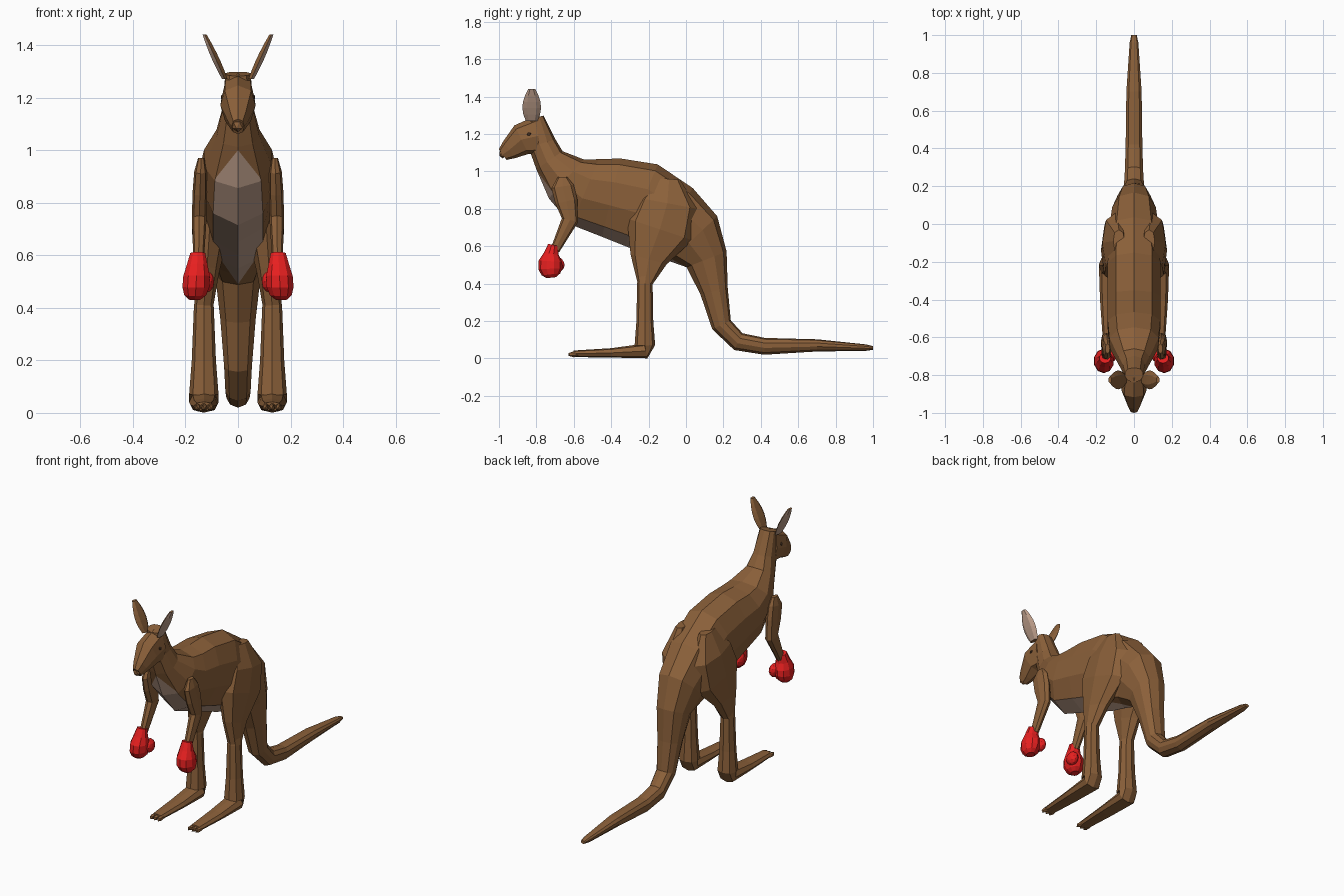
import bpy, bmesh, math
from mathutils import Vector, Matrix

old = bpy.data.objects.get("Cube")
if old:
    bpy.data.objects.remove(old, do_unlink=True)


def material(name, red, green, blue):
    mat = bpy.data.materials.new(name)
    mat.use_nodes = True
    mat.diffuse_color = (red, green, blue, 1)
    shader = mat.node_tree.nodes["Principled BSDF"]
    shader.inputs["Base Color"].default_value = mat.diffuse_color
    return mat


FUR = material("brown_fur", .26, .118, .042)
PALE = material("pale_fur", .5, .335, .25)
RED = material("glove_red", .8, .014, .014)
DARK = material("eye_dark", .06, .03, .015)


def tube(bm, keys, sides=8, power=.85, keel=.85, lean=(0, 0)):
    """Skin rings set square to a spine of (y, z, depth, half width) keys.
    The spine leans sideways from one x to another; a higher keel power makes
    the underside more pointed. Returns rows of side faces."""
    spine = [Vector(key[:2]) for key in keys]
    last = len(keys) - 1
    loops = []
    for n, (y, z, depth, width) in enumerate(keys):
        along = (spine[min(n + 1, last)] - spine[max(n - 1, 0)]).normalized()
        x = lean[0] + (lean[1] - lean[0]) * n / last
        loop = []
        for i in range(sides):
            angle = math.tau * i / sides
            up, out = math.cos(angle), math.sin(angle)
            up = math.copysign(abs(up) ** (power if up > 0 else keel), up) * depth / 2
            out = math.copysign(abs(out) ** power, out) * width
            loop.append(bm.verts.new((x + out, y - along.y * up, z + along.x * up)))
        loops.append(loop)
    rows = []
    for lower, upper in zip(loops, loops[1:]):
        rows.append([bm.faces.new((lower[i - 1], lower[i], upper[i], upper[i - 1]))
                     for i in range(sides)])
    bm.faces.new(loops[0])
    bm.faces.new(loops[-1])
    bmesh.ops.recalc_face_normals(bm, faces=bm.faces)
    return rows


def ball(bm, centre, size, detail=1):
    shape = Matrix.Translation(centre) @ Matrix.Diagonal((*size, 1))
    bmesh.ops.create_icosphere(bm, subdivisions=detail, radius=1, matrix=shape)


def finish(name, bm, materials, mirror=False):
    mesh = bpy.data.meshes.new(name)
    bm.to_mesh(mesh)
    bm.free()
    for mat in materials:
        mesh.materials.append(mat)
    part = bpy.data.objects.new(name, mesh)
    bpy.context.scene.collection.objects.link(part)
    if mirror:
        part.modifiers.new("mirror", "MIRROR").use_axis[0] = True


# Neck, torso and tail as one skin
bm = bmesh.new()
rows = tube(bm, [
    (-.8, 1.29, .08, .05), (-.77, 1.15, .15, .062), (-.73, 1.06, .17, .085),
    (-.64, .96, .28, .135), (-.54, .89, .38, .145), (-.4, .86, .43, .145),
    (-.24, .82, .47, .145), (-.08, .73, .43, .14), (.04, .64, .35, .12),
    (.11, .53, .23, .09), (.15, .36, .15, .07), (.19, .18, .11, .055),
    (.28, .09, .1, .05), (.42, .065, .09, .046), (.7, .07, .065, .042),
    (.96, .058, .035, .024), (1, .056, .02, .015)], sides=10, power=.8, keel=1.4)

# Pale belly: the lowest strip, cut to a point at the chest and the crotch
for row in rows:
    for face in row:
        middle = face.calc_center_median().z
        lowest = row.index(face) in (5, 6)
        face.material_index = int(lowest and .45 < middle < 1.05)
points = [(.8, 1), (-.7, .49)]
for side in (-1, 1):
    for slope, apex in points:
        strip = [f for f in bm.faces if f.material_index
                 and f.calc_center_median().x * side > 0]
        geom = set(strip)
        for face in strip:
            geom.update(face.edges)
            geom.update(face.verts)
        bmesh.ops.bisect_plane(bm, geom=list(geom), dist=1e-5,
                               plane_co=(0, 0, apex), plane_no=(side, 0, slope))
for face in bm.faces:
    centre = face.calc_center_median()
    if any(abs(centre.x) + slope * (centre.z - apex) > 0 for slope, apex in points):
        face.material_index = 0
finish("body", bm, [FUR, PALE])

# Head, from the back of the skull to the muzzle
bm = bmesh.new()
tube(bm, [(-.79, 1.19, .21, .064), (-.88, 1.17, .17, .067),
          (-.945, 1.115, .11, .04), (-.98, 1.09, .07, .024)])
finish("head", bm, [FUR])

# Hind legs: thigh, then shank and long foot with three toes
bm = bmesh.new()
tube(bm, [(-.09, .96, .12, .03), (-.1, .83, .33, .075), (-.14, .69, .37, .07),
          (-.2, .53, .2, .045), (-.22, .4, .08, .035)], lean=(.08, .13))
tube(bm, [(-.21, .48, .08, .03), (-.22, .4, .083, .038), (-.22, .2, .09, .046),
          (-.22, .07, .11, .056), (-.215, .04, .08, .056), (-.4, .03, .05, .05),
          (-.6, .025, .035, .036)], lean=(.13, .13))
for offset in (-.025, 0, .025):
    ball(bm, (.13 + offset, -.6, .022), (.014, .034, .016))
finish("hind_legs", bm, [FUR], mirror=True)

# Arms: shoulder, elbow and forearm
bm = bmesh.new()
tube(bm, [(-.66, .97, .05, .012), (-.66, .92, .12, .024), (-.64, .84, .12, .028),
          (-.62, .74, .09, .028), (-.7, .58, .05, .02)], lean=(.14, .15))
finish("arms", bm, [FUR], mirror=True)

# Boxing gloves: cuff and fist, then thumb
bm = bmesh.new()
tube(bm, [(-.71, .607, .055, .03), (-.72, .56, .08, .042), (-.725, .52, .125, .053),
          (-.725, .48, .13, .054), (-.722, .45, .1, .044), (-.72, .432, .05, .024)],
     sides=10, power=1, keel=1, lean=(.153, .165))
ball(bm, (.12, -.69, .5), (.03, .042, .042), detail=2)
finish("boxing_gloves", bm, [RED], mirror=True)

# Ears: thin leaves, pale on the outward side
bm = bmesh.new()
blade = []
for step in range(6):
    t = step / 5
    swell = math.sin(math.pi * (.2 + .7 * t))
    blade.append((-.825, 1.27 + .17 * t, .01 + .09 * swell, .005 + .012 * swell))
tube(bm, blade, sides=6, power=1, keel=1, lean=(.05, .127))
for face in bm.faces:
    face.material_index = int(face.normal.x > .2)
finish("ears", bm, [FUR, PALE], mirror=True)

# Eyes and nose
bm = bmesh.new()
ball(bm, (.06, -.84, 1.2), (.006, .012, .012))
finish("eyes", bm, [DARK], mirror=True)
bm = bmesh.new()
ball(bm, (0, -.98, 1.095), (.024, .02, .026))
finish("nose", bm, [FUR])
